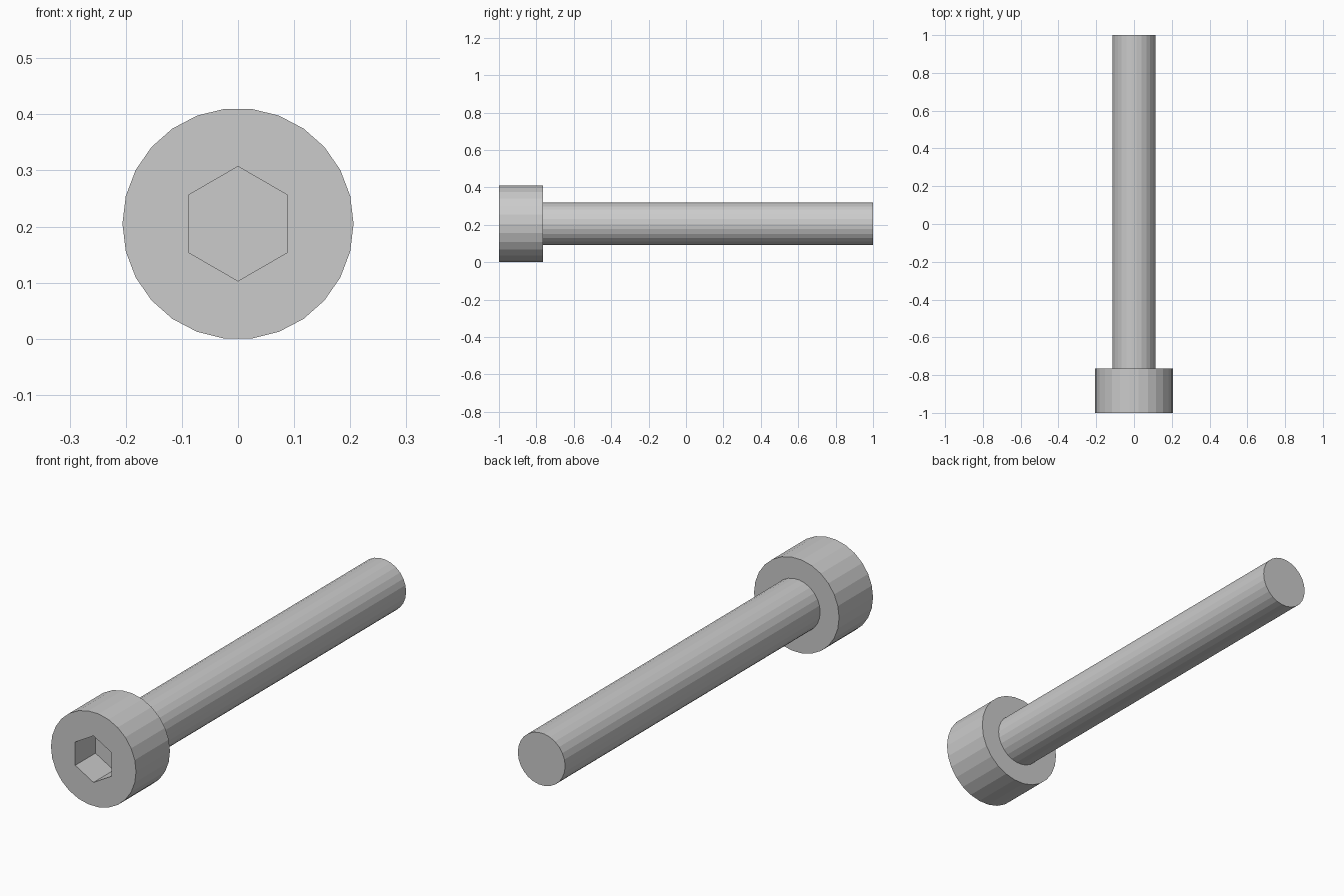
import bpy, bmesh
from math import cos, sin, pi

if "Cube" in bpy.data.objects:
    bpy.data.objects.remove(bpy.data.objects["Cube"])

SIDES = 26
CENTRE_Z = 0.205
HEAD_R, SHANK_R, HEX_R = 0.206, 0.1145, 0.102
HEAD_BACK, SOCKET_FLOOR = -0.765, -0.86

bm = bmesh.new()


def ring(radius, y, sides=SIDES, start=0.0):
    """Closed loop of edges around the screw axis."""
    verts = [bm.verts.new((radius * cos(start + 2 * pi * i / sides), y,
                           CENTRE_Z + radius * sin(start + 2 * pi * i / sides)))
             for i in range(sides)]
    edges = [bm.edges.new((verts[i], verts[(i + 1) % sides])) for i in range(sides)]
    return verts, edges


def wall(a, b):
    """Quads joining two rings with the same number of sides."""
    n = len(a[0])
    for i in range(n):
        j = (i + 1) % n
        bm.faces.new((a[0][i], a[0][j], b[0][j], b[0][i]))


# Socket, head and shank rings, in order along the surface
socket_floor = ring(HEX_R, SOCKET_FLOOR, 6, pi / 2)
socket_rim = ring(HEX_R, -1.0, 6, pi / 2)
head_front = ring(HEAD_R, -1.0)
head_back = ring(HEAD_R, HEAD_BACK)
shank_start = ring(SHANK_R, HEAD_BACK)
shank_end = ring(SHANK_R, 1.0)

# Hex socket
bm.faces.new(socket_floor[0])
wall(socket_floor, socket_rim)

# Flat head face around the socket
bmesh.ops.triangle_fill(bm, use_beauty=True, edges=socket_rim[1] + head_front[1],
                        normal=(0, -1, 0))

# Head side, underside, shank and end cap
wall(head_front, head_back)
wall(head_back, shank_start)
wall(shank_start, shank_end)
bm.faces.new(shank_end[0])

bmesh.ops.recalc_face_normals(bm, faces=bm.faces[:])
mesh = bpy.data.meshes.new("socket_head_screw")
bm.to_mesh(mesh)
bm.free()
screw = bpy.data.objects.new("socket_head_screw", mesh)
bpy.context.collection.objects.link(screw)
